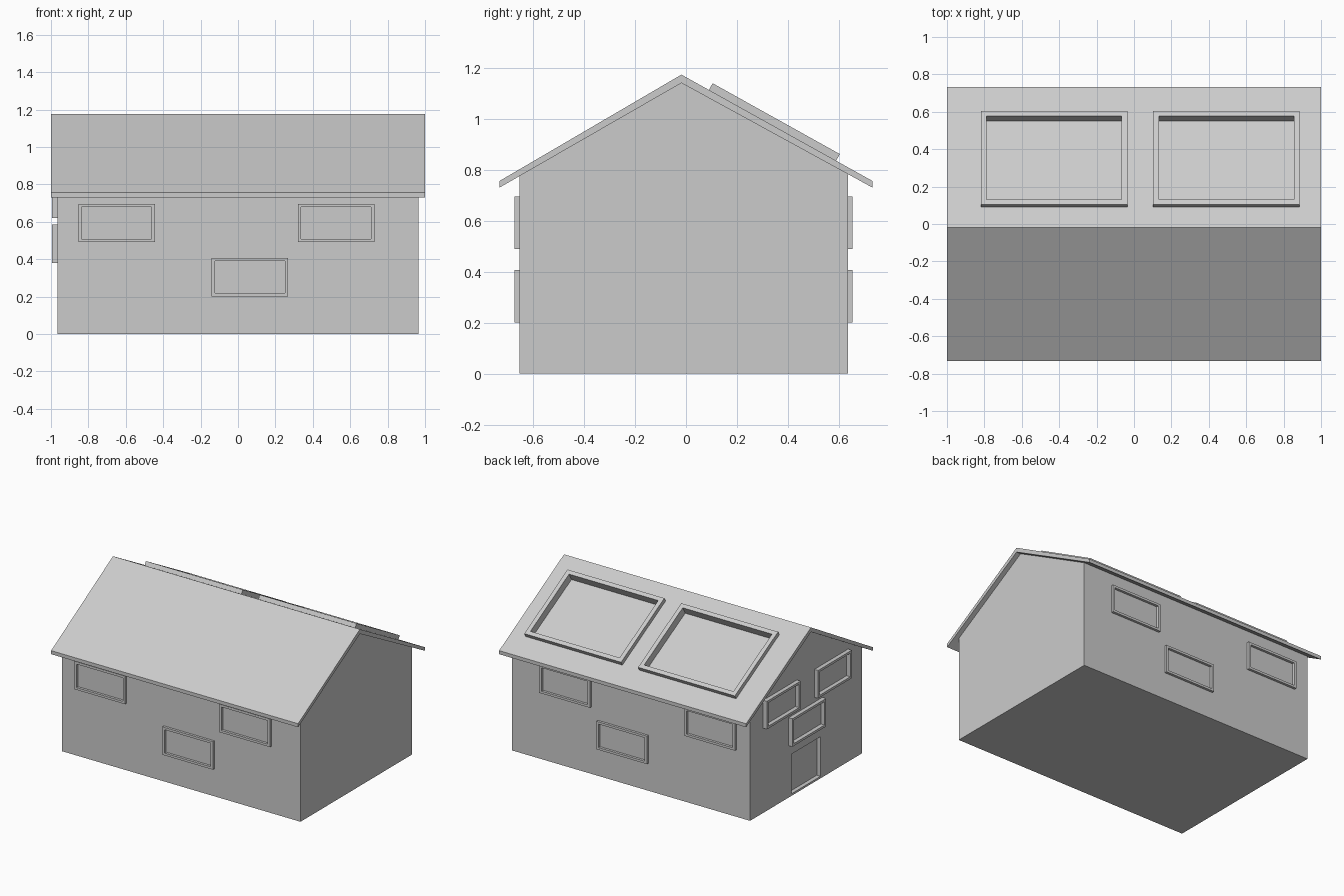
import bpy, bmesh, math
from mathutils import Matrix, Vector

if "Cube" in bpy.data.objects:
    bpy.data.objects.remove(bpy.data.objects["Cube"])

RIDGE_Y, EAVE_Y = -0.018, 0.733
UNDER, TOP = 1.142, 1.175            # ridge heights of roof underside and top
EAVE_UNDER, EAVE_TOP = 0.731, 0.757


def mesh_object(name, bm):
    bmesh.ops.recalc_face_normals(bm, faces=bm.faces)
    me = bpy.data.meshes.new(name)
    bm.to_mesh(me)
    bm.free()
    ob = bpy.data.objects.new(name, me)
    bpy.context.collection.objects.link(ob)
    return ob


def extrude_profile(name, pts, half_len):
    """Closed (y, z) profile extruded along x."""
    bm = bmesh.new()
    f = bm.faces.new([bm.verts.new((-half_len, y, z)) for y, z in pts])
    r = bmesh.ops.extrude_face_region(bm, geom=[f])
    vs = [v for v in r["geom"] if isinstance(v, bmesh.types.BMVert)]
    bmesh.ops.translate(bm, verts=vs, vec=(2 * half_len, 0, 0))
    return mesh_object(name, bm)


def frame(name, matrix, w, h, bx, by, depth):
    """Rectangular ring in local xy, raised along local z."""
    bm = bmesh.new()
    corners = [(-1, -1), (1, -1), (1, 1), (-1, 1)]
    rings = [[bm.verts.new((sx * (w / 2 - i * bx), sy * (h / 2 - i * by), z))
              for sx, sy in corners]
             for i, z in ((0, 0), (0, depth), (1, depth), (1, 0))]
    for a, b in zip(rings, rings[1:] + rings[:1]):
        for k in range(4):
            n = (k + 1) % 4
            bm.faces.new((a[k], a[n], b[n], b[k]))
    bm.transform(matrix)
    return mesh_object(name, bm)


def cut_box(target, matrix, size):
    bm = bmesh.new()
    bmesh.ops.create_cube(bm, size=1)
    bm.transform(matrix @ Matrix.Diagonal((*size, 1)))
    cutter = mesh_object("cutter", bm)
    cutter.hide_render = True
    mod = target.modifiers.new("opening", "BOOLEAN")
    mod.operation, mod.solver, mod.object = "DIFFERENCE", "EXACT", cutter
    bpy.context.view_layer.objects.active = target
    bpy.ops.object.modifier_apply(modifier=mod.name)
    bpy.data.objects.remove(cutter)


def basis(x, y, z, origin):
    m = Matrix((x, y, z)).transposed().to_4x4()
    m.translation = Vector(origin)
    return m


def under_z(y):
    return UNDER - (UNDER - EAVE_UNDER) * abs(y - RIDGE_Y) / (EAVE_Y - RIDGE_Y * (1 if y > RIDGE_Y else -1))


# Gabled wall block
Y0, Y1, WX = -0.655, 0.637, 0.965
walls = extrude_profile("walls", [(Y0, 0), (Y1, 0), (Y1, under_z(Y1)),
                                  (RIDGE_Y, UNDER), (Y0, under_z(Y0))], WX)

# Doorway recess in the left end
cut_box(walls, Matrix.Translation((-WX, -0.009, 0.16)), (0.06, 0.336, 0.29))

# Roof slab
roof = extrude_profile("roof", [(-EAVE_Y, EAVE_UNDER), (RIDGE_Y, UNDER), (EAVE_Y, EAVE_UNDER),
                                (EAVE_Y, EAVE_TOP), (RIDGE_Y, TOP), (-EAVE_Y, EAVE_TOP)], 1.0)

# Two skylights on the back slope
slope = (TOP - EAVE_TOP) / (EAVE_Y - RIDGE_Y)
ang = math.atan(slope)
down = Vector((0, math.cos(ang), -math.sin(ang)))
normal = Vector((0, math.sin(ang), math.cos(ang)))
cy = 0.34
for i, cx in enumerate((-0.427, 0.494)):
    m = basis(Vector((1, 0, 0)), down, normal, (cx, cy, TOP - slope * (cy - RIDGE_Y)))
    w, h, b = 0.784, 0.5 / math.cos(ang), 0.031
    cut_box(roof, m, (w - 2 * b, h - 2 * b, 0.12))
    frame(f"skylight_frame_{i + 1}", m, w, h, b, b, 0.03)

# Matching windows on the front and back walls
for side, y, s in (("front", Y0, -1), ("back", Y1, 1)):
    for i, (x, z) in enumerate(((-0.649, 0.593), (0.063, 0.304), (0.525, 0.593))):
        m = basis(Vector((-s, 0, 0)), Vector((0, 0, 1)), Vector((0, s, 0)), (x, y, z))
        frame(f"{side}_window_frame_{i + 1}", m, 0.41, 0.205, 0.018, 0.017, 0.018)

# Windows on the left end
for i, (y, z) in enumerate(((0.29, 0.722), (-0.005, 0.482), (-0.302, 0.722))):
    m = basis(Vector((0, -1, 0)), Vector((0, 0, 1)), Vector((-1, 0, 0)), (-WX, y, z))
    frame(f"side_window_frame_{i + 1}", m, 0.39, 0.205, 0.018, 0.017, 0.03)
